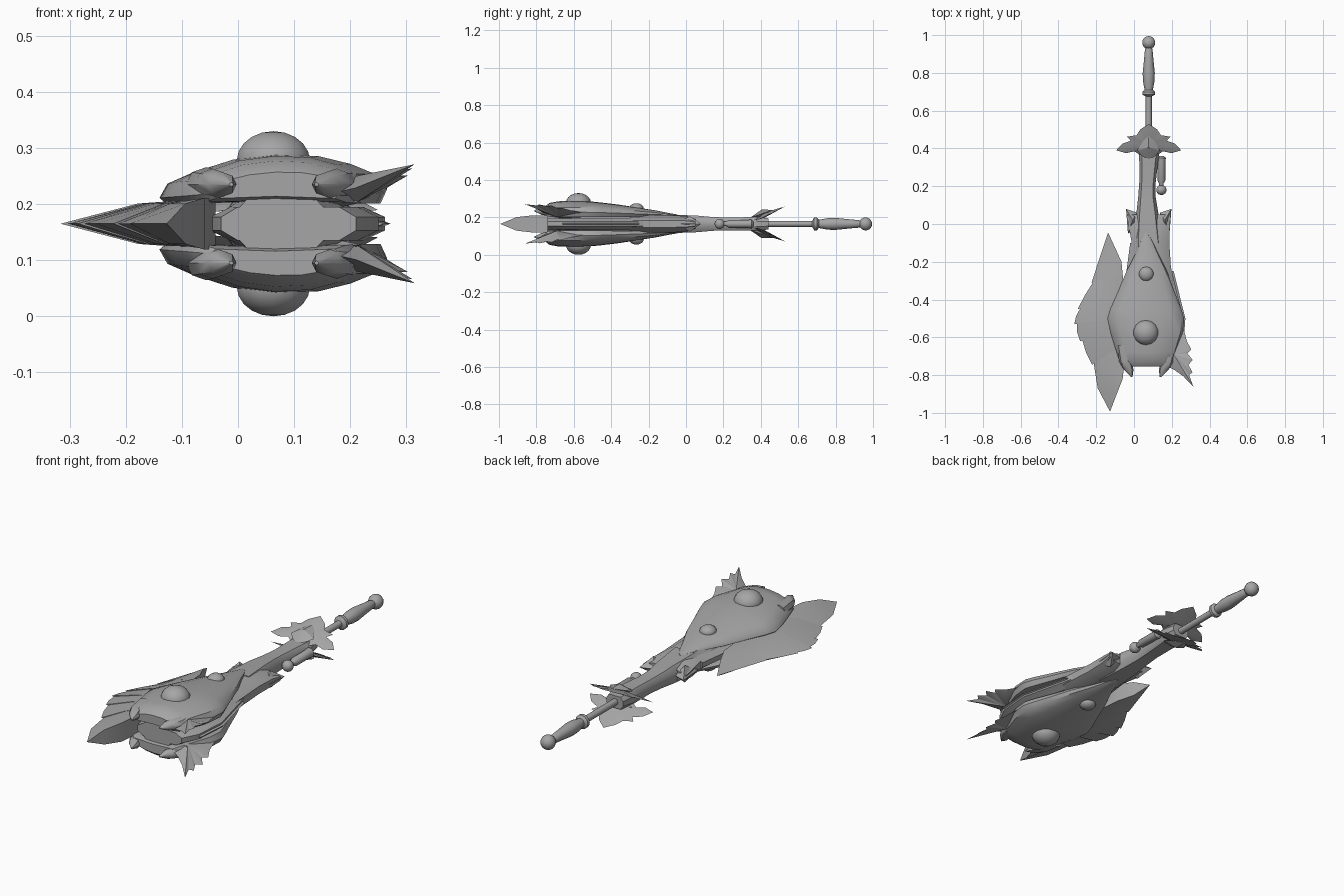
import bpy, bmesh, math
from mathutils import Vector

if "Cube" in bpy.data.objects:
    bpy.data.objects.remove(bpy.data.objects["Cube"])

Z0 = 0.165   # mid plane: the model is mirrored above and below it
XC = 0.078   # axis of the handle
steel = bpy.data.materials.new("grey steel")
steel.diffuse_color = (0.38, 0.38, 0.38, 1)
steel.use_nodes = True
steel.node_tree.nodes["Principled BSDF"].inputs["Base Color"].default_value = steel.diffuse_color


def finish(name, bm, angle=35):
    bmesh.ops.recalc_face_normals(bm, faces=bm.faces)
    me = bpy.data.meshes.new(name)
    bm.to_mesh(me)
    bm.free()
    me.materials.append(steel)
    ob = bpy.data.objects.new(name, me)
    bpy.context.collection.objects.link(ob)
    ob.select_set(True)
    bpy.context.view_layer.objects.active = ob
    bpy.ops.object.shade_smooth_by_angle(angle=math.radians(angle))
    ob.select_set(False)
    return ob


def add_loft(bm, rings):
    """Skin closed rings (heights relative to the mid plane) and cap the ends."""
    vs = [[bm.verts.new((x, y, Z0 + z)) for x, y, z in r] for r in rings]
    n = len(vs[0])
    for a, b in zip(vs, vs[1:]):
        for i in range(n):
            j = (i + 1) % n
            bm.faces.new((a[i], a[j], b[j], b[i]))
    bm.faces.new(vs[0])
    bm.faces.new(vs[-1])


def loft(name, rings, angle=35):
    bm = bmesh.new()
    add_loft(bm, rings)
    return finish(name, bm, angle)


def lathe_y(name, x, profile, n=12):
    """Round part along y from (y, radius) pairs."""
    loft(name, [[(x + r * math.cos(2 * math.pi * i / n), y, r * math.sin(2 * math.pi * i / n))
                 for i in range(n)] for y, r in profile])


def ball(name, x, y, z, r, squash=1.0):
    bm = bmesh.new()
    bmesh.ops.create_uvsphere(bm, u_segments=14, v_segments=10, radius=r)
    for v in bm.verts:
        v.co = Vector((x + v.co.x, y + v.co.y, Z0 + z + v.co.z * squash))
    finish(name, bm, 50)


def plate(name, outline, centre, height, thick, s=1):
    """Sharp-edged leaf: outline at height(x, y), thicker at the centre."""
    bm = bmesh.new()
    rim = [bm.verts.new((x, y, Z0 + s * height(x, y))) for x, y in outline]
    cx, cy = centre
    for t in (thick, -thick):
        c = bm.verts.new((cx, cy, Z0 + s * (height(cx, cy) + t)))
        for i in range(len(rim)):
            bm.faces.new((rim[i], rim[(i + 1) % len(rim)], c))
    finish(name, bm, 25)


def octagon(y, x0, x1, h, bev=0.3):
    """Flattened eight-sided section."""
    c, w = (x0 + x1) / 2, (x1 - x0) / 2
    k = 1 - bev
    return [(c + w * a, y, h * b) for a, b in
            ((1, .4), (k, 1), (-k, 1), (-1, .4), (-1, -.4), (-k, -1), (k, -1), (1, -.4))]


# Handle, pommel and side rod
ball("pommel", XC, 0.96, 0, 0.035)
lathe_y("grip", XC, [(.94, .014), (.925, .02), (.88, .024), (.80, .032), (.76, .031), (.71, .022),
                     (.70, .034), (.685, .034), (.675, .016), (.40, .016)])
lathe_y("side_rod", 0.145, [(.36, .012), (.35, .024), (.33, .021), (.23, .021), (.215, .012), (.18, .012)])
ball("side_rod_ball", 0.145, 0.18, 0, 0.027)

# Neck and flared collar
loft("neck", [octagon(*a) for a in ((.44, .035, .125, .03), (.38, .025, .135, .036), (.33, .028, .128, .036),
                                    (.22, .028, .115, .034), (.14, .022, .115, .037), (.05, .012, .13, .045),
                                    (-.1, 0, .15, .05))])
loft("collar", [octagon(*a, .45) for a in ((.05, -.035, .195, .025), (0, -.03, .19, .042),
                                           (-.1, -.012, .187, .047), (-.3, -.03, .2, .047))])
for side in (-1, 1):
    edge = XC + side * 0.12
    plate("collar_horn", [(edge, .08), (edge - side * .06, .06), (edge - side * .07, -.02), (edge - side * .01, -.05)],
          (edge - side * .035, .02), lambda x, y: 0, .042)

# Guard leaves, cap and flaring tips
half = [(0, .53), (.045, .5), (.065, .47), (.115, .462), (.095, .44), (.14, .425), (.172, .39),
        (.12, .375), (.075, .385), (.04, .36)]
leaf = [(XC + x, y) for x, y in half] + [(XC - x, y) for x, y in half[:0:-1]]
for s in (-1, 1):
    plate("guard_leaf", leaf, (XC, .42),
          lambda x, y: .022 + .42 * max(y - .36, 0) - .06 * abs(x - XC), .014, s)
    arch = [(0, .465), (.03, .44), (.06, .39), (.04, .365), (0, .34), (-.04, .365), (-.06, .39), (-.03, .44)]
    plate("guard_cap", [(XC + x, y) for x, y in arch], (XC, .405),
          lambda x, y: .035 + .35 * (y - .35), .022, s)

# Core body between the shells: a stack of bevelled slabs
core = ((-.1, -.02, .17), (-.25, -.04, .2), (-.5, -.05, .262), (-.66, -.05, .25), (-.74, -.03, .21))
for name, h, grow, bev in (("core_blade", .03, 0, .25), ("core_spine", .052, -.05, .35)):
    loft(name, [octagon(y, a - grow * .5, b + grow, h, bev) for y, a, b in core], 25)
bm = bmesh.new()
add_loft(bm, [[(b + .01, y, 0), (b - .07, y, .03), (b - .07, y, -.03)] for y, a, b in core[1:4]])
finish("core_edge", bm, 25)


# Armour shells
def shell_ring(s, y, x0, x1, low, rim, top):
    c, w = (x0 + x1) / 2, (x1 - x0) / 2
    pts = [(x0 + .012, y, s * low)]
    for t in (-1, -.93, -.7, -.4, 0, .4, .7, .93, 1):
        z = rim + (top - rim) * (1 - abs(t) ** 2.2)
        if abs(t) == 1:
            z -= (rim - low) * .5
        pts.append((c + w * t, y, s * (z + .008 * t * w / .2)))
    pts += [(x1 - .012, y, s * low), (c, y, s * (low + .004))]
    return pts


stations = ((-.045, .058, .07, .045, .048, .05), (-.09, .035, .098, .042, .05, .058),
            (-.15, .012, .125, .04, .055, .07), (-.25, -.04, .175, .038, .06, .086),
            (-.36, -.085, .215, .037, .066, .103), (-.45, -.125, .25, .036, .07, .114),
            (-.5, -.14, .266, .036, .072, .119), (-.58, -.123, .258, .036, .074, .124),
            (-.68, -.092, .225, .036, .076, .121), (-.73, -.075, .205, .038, .076, .112),
            (-.755, -.05, .185, .045, .07, .092))
for s in (-1, 1):
    loft("shell", [shell_ring(s, *a) for a in stations], 40)
    # Front horns of the shell
    for x, tip, out in ((-.045, -.012, -1), (.175, .14, 1)):
        rings = []
        for y, cx, r in ((-.64, x + out * .012, .036), (-.73, x, .033), (-.77, (x + tip) / 2, .026), (-.81, tip, .004)):
            rings.append([(cx + r * math.cos(math.pi * i / 4), y,
                           s * (.07 + r * .85 * math.sin(math.pi * i / 4))) for i in range(8)])
        loft("shell_horn", rings, 40)
    # Domes
    ball("large_dome", .063, -.575, s * .112, .067, .79)
    ball("small_dome", .065, -.265, s * .083, .039, .7)
    # Serrated right fin
    plate("serrated_fin", [(.18, -.5), (.255, -.53), (.28, -.62), (.303, -.665), (.283, -.685), (.311, -.72),
                           (.288, -.745), (.309, -.785), (.292, -.8), (.315, -.862), (.26, -.805), (.21, -.77),
                           (.14, -.74)], (.21, -.69),
          lambda x, y: .048 + .4 * max(x - .17, 0) * min(1, max(0, (-y - .45) / .3)), .024, s)
    # Small inner spikes
    plate("inner_spike", [(.12, -.5), (.2, -.55), (.222, -.72), (.18, -.68), (.13, -.74)],
          (.165, -.63), lambda x, y: .038, .012, s)

# Left fan fin: overlapping petals between spokes (outer x, y, inner x, y)
spokes = ((-.137, -.045, -.066, -.2), (-.225, -.31, -.06, -.27), (-.298, -.45, -.04, -.4),
          (-.316, -.53, -.04, -.5), (-.285, -.62, -.04, -.56), (-.222, -.745, -.04, -.63),
          (-.127, -.993, -.06, -.82))


def spoke_ring(ox, oy, ix, iy, k):
    o, i = Vector((ox, oy)), Vector((ix, iy))
    o = i.lerp(o, k)
    m = i.lerp(o, .5)
    return [(o.x, o.y, 0), (m.x, m.y, .036), (i.x, i.y, .046), (i.x, i.y, -.046), (m.x, m.y, -.036)]


bm = bmesh.new()
for n, (a, b) in enumerate(zip(spokes, spokes[1:])):
    mid = [(p + q) / 2 for p, q in zip(a, b)]
    if n == len(spokes) - 2:
        mid[0] -= .018   # bulge of the long front petal
    add_loft(bm, [spoke_ring(*a, .95 if n else 1), spoke_ring(*mid, 1.0), spoke_ring(*b, 1.0)])
finish("fan_fin", bm, 25)
